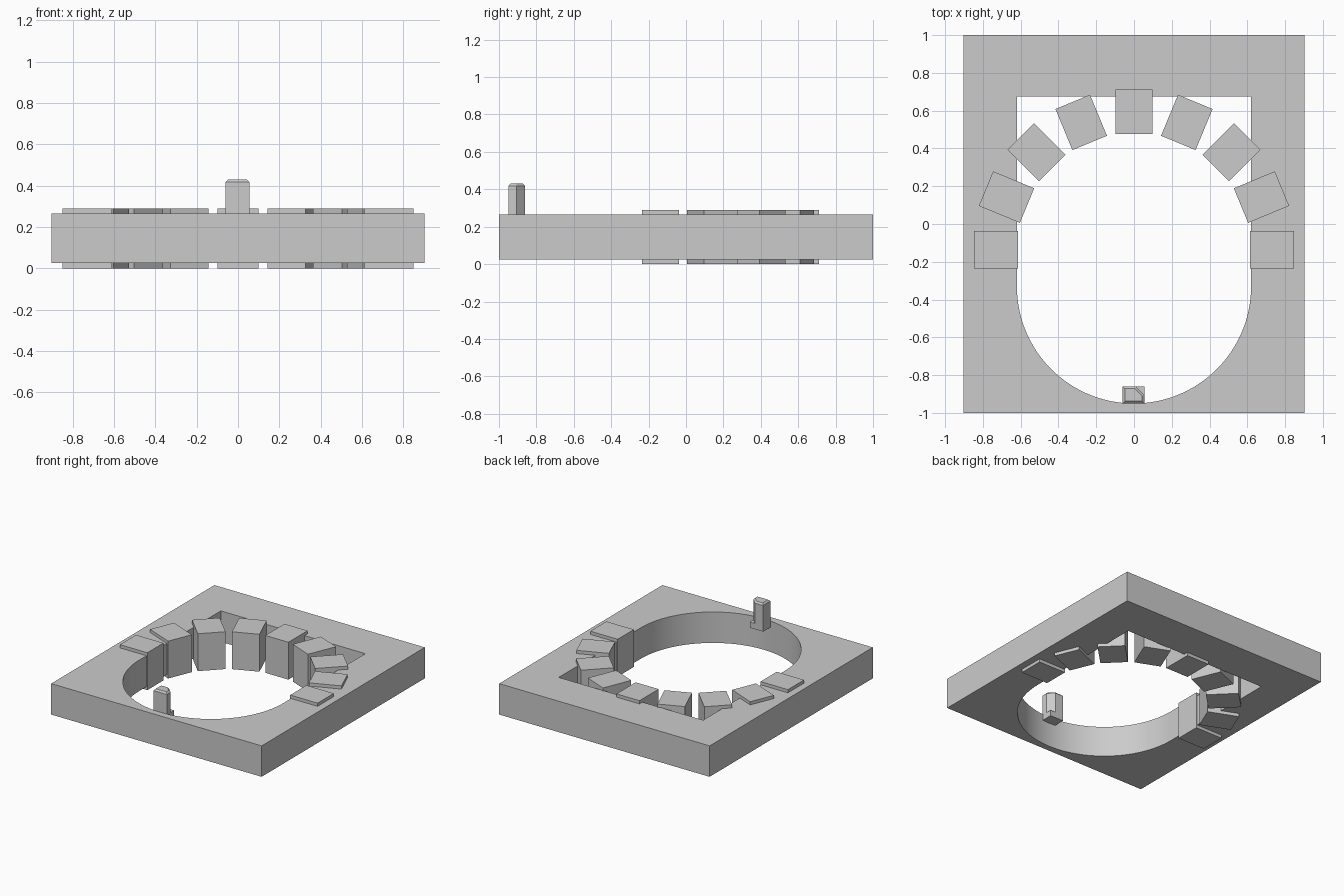
import bpy
import bmesh
from math import cos, sin, pi, radians
from mathutils import Matrix, Vector

if "Cube" in bpy.data.objects:
    bpy.data.objects.remove(bpy.data.objects["Cube"], do_unlink=True)

GREY = (0.6, 0.6, 0.6, 1)
grey = bpy.data.materials.new("plain grey")
grey.use_nodes = True
grey.diffuse_color = GREY
grey.node_tree.nodes["Principled BSDF"].inputs["Base Color"].default_value = GREY


def prism(name, outline, bottom, top, chamfer=0):
    """Extrude a counter-clockwise outline, optionally chamfering its top rim."""
    bm = bmesh.new()
    base = bm.faces.new([bm.verts.new((x, y, bottom)) for x, y in outline])
    cap = bmesh.ops.extrude_face_region(bm, geom=[base], use_keep_orig=True)
    verts = [g for g in cap["geom"] if isinstance(g, bmesh.types.BMVert)]
    bmesh.ops.translate(bm, verts=verts, vec=(0, 0, top - chamfer - bottom))
    if chamfer:
        face = [g for g in cap["geom"] if isinstance(g, bmesh.types.BMFace)][0]
        bmesh.ops.recalc_face_normals(bm, faces=bm.faces)
        bmesh.ops.inset_region(bm, faces=[face], thickness=chamfer, use_even_offset=True)
        for v in face.verts:
            v.co.z = top
    bmesh.ops.recalc_face_normals(bm, faces=bm.faces)
    mesh = bpy.data.meshes.new(name)
    bm.to_mesh(mesh)
    bm.free()
    obj = bpy.data.objects.new(name, mesh)
    bpy.context.collection.objects.link(obj)
    mesh.materials.append(grey)
    return obj


def rectangle(x0, x1, y0, y1):
    return [(x0, y0), (x1, y0), (x1, y1), (x0, y1)]


# Slab with an opening that is square at the back and round at the front
slab = prism("slab", rectangle(-0.903, 0.903, -1, 1), 0.025, 0.265)
radius, arc_y, segments = 0.62, -0.33, 64
arc = [(radius * cos(a), arc_y + radius * sin(a))
       for a in (pi + pi * i / segments for i in range(segments + 1))]
cutter = prism("opening_cutter", arc + [(radius, 0.675), (-radius, 0.675)], -0.2, 0.5)
cutter.hide_render = True
cut = slab.modifiers.new("opening", "BOOLEAN")
cut.operation = "DIFFERENCE"
cut.solver = "EXACT"
cut.object = cutter
bpy.ops.object.select_all(action="DESELECT")
slab.select_set(True)
bpy.context.view_layer.objects.active = slab
bpy.ops.object.modifier_apply(modifier="opening")
bpy.data.objects.remove(cutter, do_unlink=True)
bpy.ops.object.shade_smooth_by_angle(angle=radians(25))

# Arch of nine blocks, standing slightly proud of both slab faces
for i in range(9):
    block = prism(f"arch_block_{i + 1}", rectangle(0.613, 0.848, -0.099, 0.099), 0, 0.29)
    turn = Matrix.Rotation(i * pi / 8, 4, "Z")
    block.data.transform(Matrix.Translation(Vector((0, -0.137, 0))) @ turn)

# Peg with one cut corner on a small square foot at the front of the opening
left, right, front, back = -0.06, 0.055, -0.95, -0.86
prism("peg_foot", rectangle(left, right, front, back), 0.215, 0.26)
peg_outline = [(left, front), (right, front), (right, back - 0.045),
               (right - 0.045, back), (left, back)]
prism("peg", peg_outline, 0.26, 0.43, chamfer=0.012)
